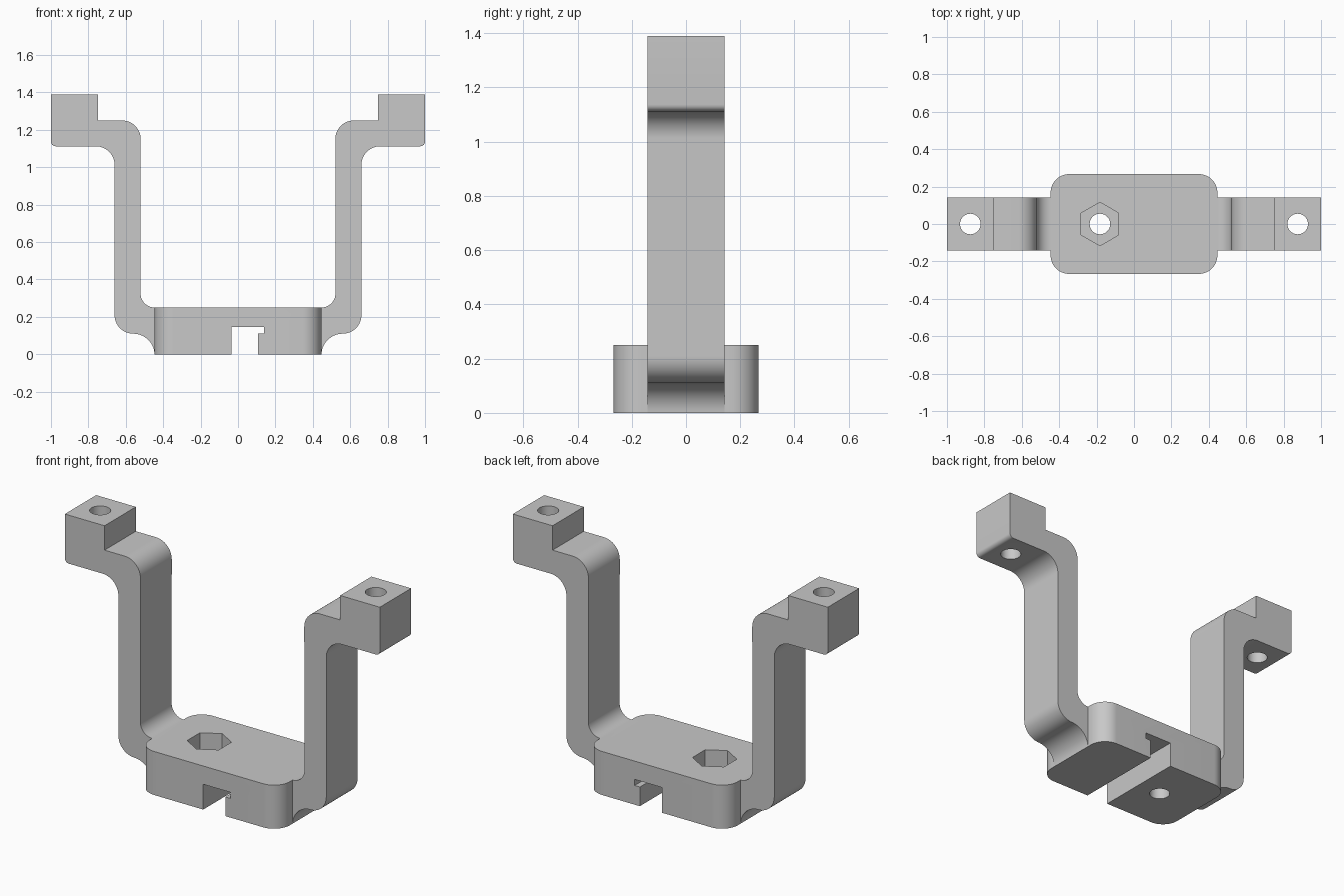
import bpy
import bmesh
from math import cos, sin, radians, pi
from mathutils import Vector

default = bpy.data.objects.get("Cube")
if default:
    bpy.data.objects.remove(default, do_unlink=True)

grey = bpy.data.materials.new("plain grey")
grey.use_nodes = True
grey.diffuse_color = (0.58, 0.58, 0.58, 1)
grey.node_tree.nodes["Principled BSDF"].inputs["Base Color"].default_value = grey.diffuse_color


def arc(cx, cy, r, start, end, steps=16):
    """Points along a circular arc, angles in degrees."""
    angles = [radians(start + (end - start) * i / steps) for i in range(steps + 1)]
    return [(cx + r * cos(a), cy + r * sin(a)) for a in angles]


def prism(name, points, low, high, upright=True):
    """Extrude a plan outline along z, or a front outline along y."""
    bm = bmesh.new()
    place = (lambda u, v: (u, v, low)) if upright else (lambda u, v: (u, low, v))
    face = bm.faces.new([bm.verts.new(place(u, v)) for u, v in points])
    made = bmesh.ops.extrude_face_region(bm, geom=[face])["geom"]
    shift = Vector((0, 0, high - low)) if upright else Vector((0, high - low, 0))
    bmesh.ops.translate(bm, vec=shift,
                        verts=[g for g in made if isinstance(g, bmesh.types.BMVert)])
    bmesh.ops.recalc_face_normals(bm, faces=bm.faces)
    mesh = bpy.data.meshes.new(name)
    bm.to_mesh(mesh)
    bm.free()
    mesh.materials.append(grey)
    obj = bpy.data.objects.new(name, mesh)
    bpy.context.collection.objects.link(obj)
    return obj


def combine(target, tool, operation):
    """Apply one boolean and discard the tool."""
    tool.hide_render = True
    mod = target.modifiers.new(operation.lower(), "BOOLEAN")
    mod.operation, mod.solver, mod.object = operation, "EXACT", tool
    bpy.context.view_layer.objects.active = target
    bpy.ops.object.modifier_apply(modifier=mod.name)
    bpy.data.objects.remove(tool, do_unlink=True)


def polygon(cx, cy, r, sides):
    return arc(cx, cy, r, 90, 450, sides)[:-1]


# Rounded base block
HX, HY, R, TOP = 0.446, 0.267, 0.1, 0.25
outline = []
for sx, sy, start in ((1, 1, 0), (-1, 1, 90), (-1, -1, 180), (1, -1, 270)):
    outline += arc(sx * (HX - R), sy * (HY - R), R, start, start + 90)
bracket = prism("bracket_body", outline, 0, TOP)

# Bent arms with end blocks, joined to the base on both sides
half = [(0.40, TOP)]
half += arc(0.446, 0.325, 0.075, 270, 360)
half += arc(0.62, 1.15, 0.1, 180, 90)
half += [(0.748, 1.25), (0.748, 1.39), (1, 1.39)]
half += arc(0.975, 1.137, 0.025, 0, -90, 6)
half += arc(0.76, 1.012, 0.1, 90, 180)
half += arc(0.56, 0.21, 0.1, 0, -90)
half += arc(0.56, -0.004, 0.114, 90, 178)
half += [(0.40, 0)]
for side in (1, -1):
    arm = prism("arm", [(side * x, z) for x, z in half], -0.142, 0.142, upright=False)
    combine(bracket, arm, "UNION")

# Hooked slot running front to back under the base
slot = [(-0.034, -0.1), (0.106, -0.1), (0.106, 0.11), (0.139, 0.11),
        (0.139, 0.145), (-0.034, 0.145)]
combine(bracket, prism("slot_cutter", slot, -0.5, 0.5, upright=False), "DIFFERENCE")

# Hexagonal nut pocket and the bolt holes
NUT = -0.182
combine(bracket, prism("nut_cutter", polygon(NUT, 0, 0.116, 6), 0.15, 0.4), "DIFFERENCE")
for x in (NUT, -0.875, 0.875):
    hole = prism("hole_cutter", polygon(x, 0, 0.055, 40), -0.2, 1.6)
    combine(bracket, hole, "DIFFERENCE")

# One colour, smooth fillets, crisp edges
bracket.data.materials.clear()
bracket.data.materials.append(grey)
for face in bracket.data.polygons:
    face.material_index = 0
bpy.ops.object.select_all(action="DESELECT")
bracket.select_set(True)
bpy.context.view_layer.objects.active = bracket
bpy.ops.object.shade_smooth_by_angle(angle=pi / 6)
